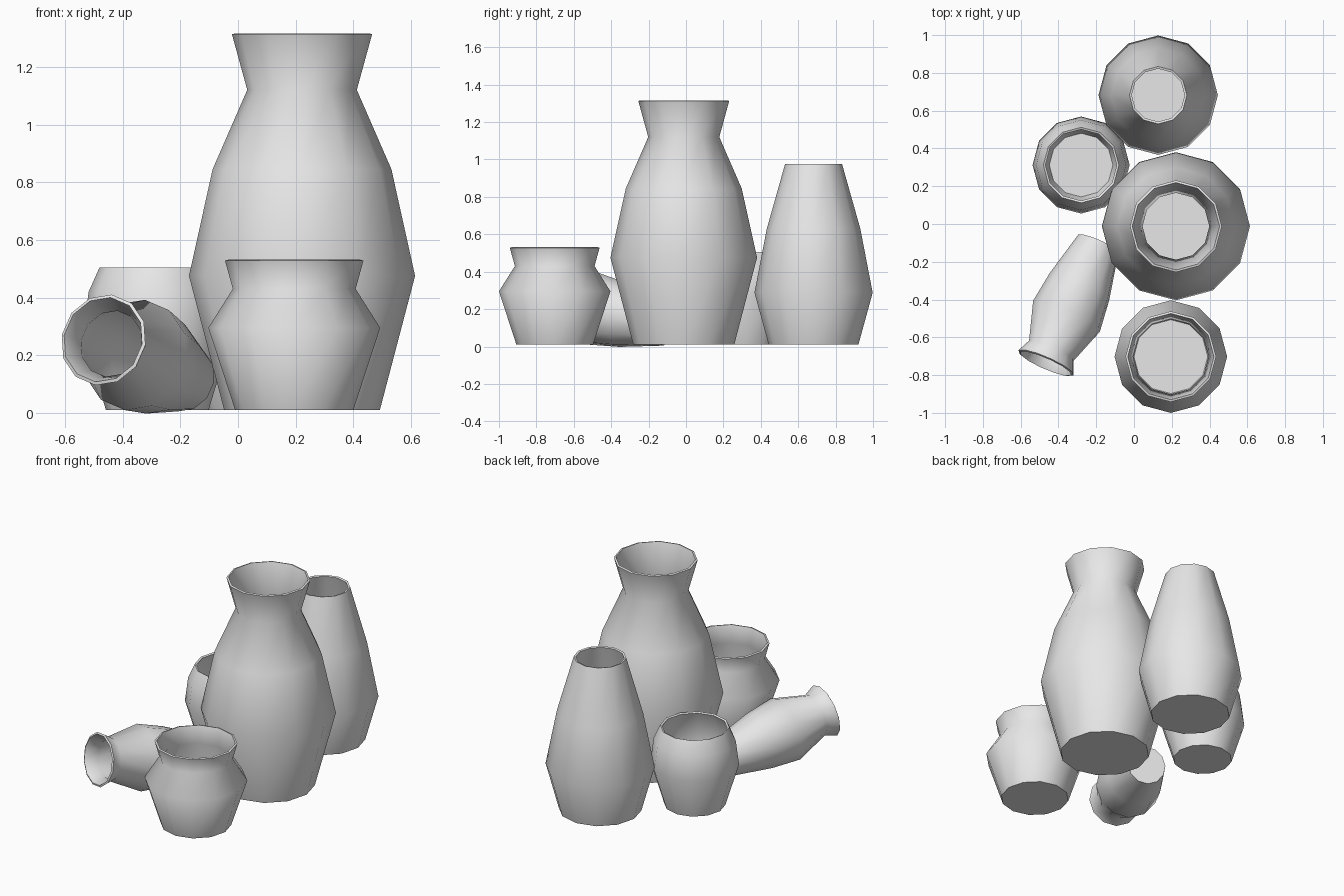
import bpy
import bmesh
from math import cos, sin, pi, radians, asin
from mathutils import Matrix, Vector

SIDES = 12
WALL = 0.012

cube = bpy.data.objects.get("Cube")
if cube:
    bpy.data.objects.remove(cube, do_unlink=True)

# Plain pale clay
clay = bpy.data.materials.new("pale_grey_clay")
clay.use_nodes = True
colour = (0.8, 0.8, 0.8, 1)
clay.diffuse_color = colour
clay.node_tree.nodes["Principled BSDF"].inputs["Base Color"].default_value = colour


def make_vase(name, profile, matrix):
    """Revolve (radius, height) pairs into an open vase with a floor."""
    bm = bmesh.new()
    rings = []
    for r, z in profile:
        angles = [2 * pi * i / SIDES for i in range(SIDES)]
        rings.append([bm.verts.new((r * cos(a), r * sin(a), z)) for a in angles])
    bm.faces.new(list(reversed(rings[0])))
    for low, high in zip(rings, rings[1:]):
        for i in range(SIDES):
            j = (i + 1) % SIDES
            bm.faces.new((low[i], low[j], high[j], high[i]))
    mesh = bpy.data.meshes.new(name)
    bm.to_mesh(mesh)
    bm.free()
    mesh.materials.append(clay)

    vase = bpy.data.objects.new(name, mesh)
    bpy.context.collection.objects.link(vase)
    vase.matrix_world = matrix

    # Inward wall thickness
    shell = vase.modifiers.new("wall", "SOLIDIFY")
    shell.thickness = WALL
    shell.offset = -1
    shell.use_even_offset = True

    # Smooth body with crisp lip and base
    bpy.ops.object.select_all(action="DESELECT")
    vase.select_set(True)
    bpy.context.view_layer.objects.active = vase
    bpy.ops.object.modifier_apply(modifier=shell.name)
    bpy.ops.object.shade_smooth_by_angle(angle=radians(62))
    return vase


# Standing vases: position, then profile from base to lip
standing = {
    "tall_necked_vase": ((0.222, -0.012, 0), [
        (0.27, 0.01), (0.392, 0.475), (0.31, 0.845), (0.19, 1.12), (0.243, 1.313)]),
    "tapered_vase": ((0.128, 0.682, 0), [
        (0.24, 0.01), (0.316, 0.288), (0.25, 0.63), (0.152, 0.977)]),
    "squat_flared_vase": ((0.195, -0.702, 0), [
        (0.205, 0.01), (0.298, 0.295), (0.213, 0.43), (0.24, 0.528)]),
    "small_round_jar": ((-0.28, 0.312, 0), [
        (0.178, 0.01), (0.257, 0.27), (0.238, 0.42), (0.2, 0.505)]),
}
for name, (place, profile) in standing.items():
    make_vase(name, profile, Matrix.Translation(place))

# Fallen vase: its mouth points forward and slightly up
mouth = Vector((-0.466, -0.735, 0.253))
tilt = asin(0.19)
axis = Vector((-0.403 * cos(tilt), -0.915 * cos(tilt), sin(tilt))).normalized()
turn = Vector((0, 0, 1)).rotation_difference(axis).to_matrix().to_4x4()
make_vase("fallen_vase", [
    (0.118, -0.7), (0.174, -0.45), (0.196, -0.275), (0.13, -0.07), (0.161, 0)],
    Matrix.Translation(mouth) @ turn)
